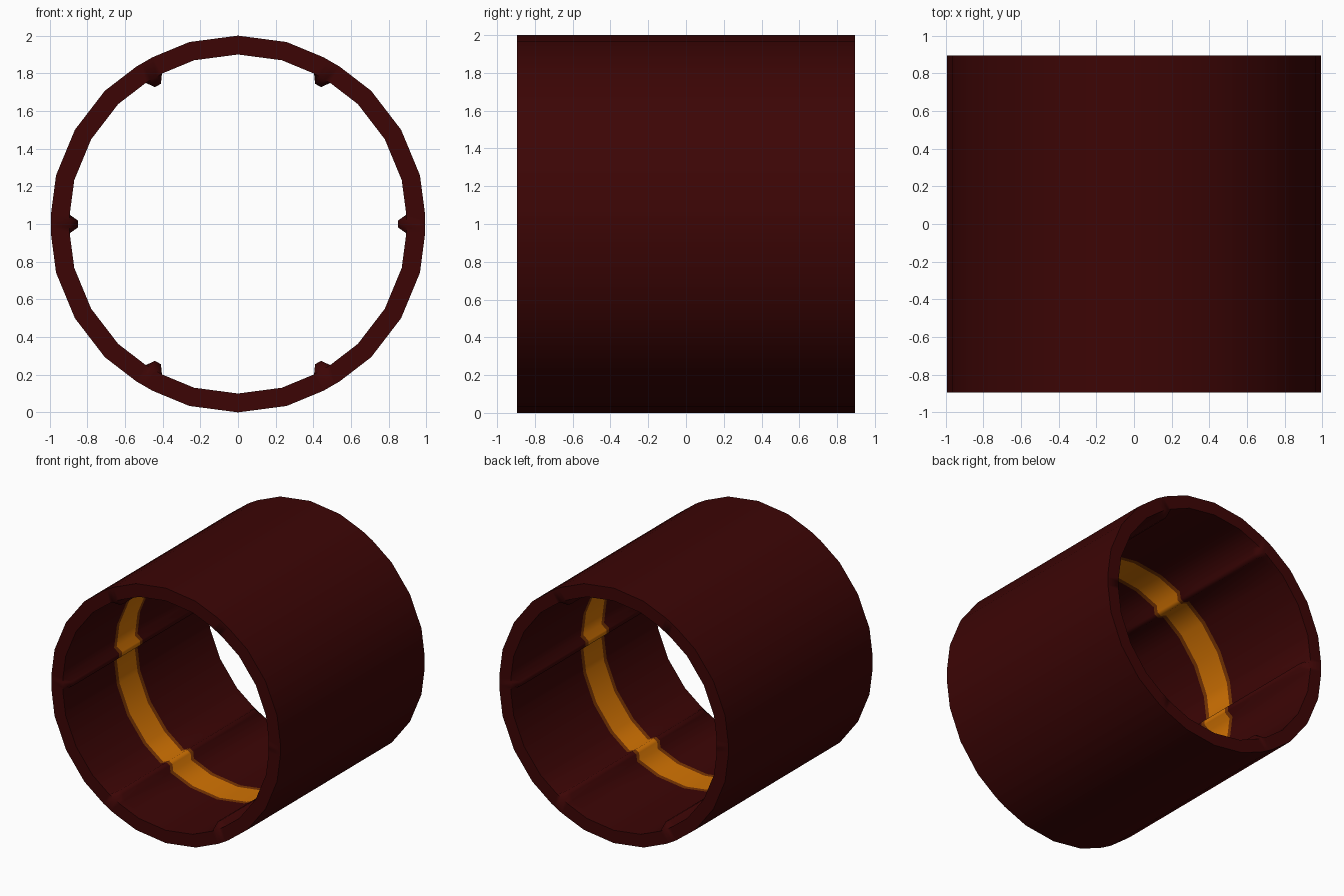
import bpy, bmesh, math
from mathutils import Vector

if "Cube" in bpy.data.objects:
    bpy.data.objects.remove(bpy.data.objects["Cube"])


def material(name, rgb):
    m = bpy.data.materials.new(name)
    m.diffuse_color = (*rgb, 1)
    m.use_nodes = True
    m.node_tree.nodes["Principled BSDF"].inputs["Base Color"].default_value = m.diffuse_color
    return m


maroon = material("dark_maroon", (0.045, 0.0015, 0.0015))
orange = material("orange", (0.64, 0.17, 0.001))
rust = material("rust_edge", (0.19, 0.035, 0.001))

HALF = 0.895     # half length of the tube
CUT = 0.0496     # half width of the flats at every fourth corner
BAND = -0.115    # centre of the coloured band along y


def profile(radius, ridge):
    """24-sided ring; every fourth corner is cut flat and may carry a ridge."""
    pts = []
    for i in range(24):
        a = math.radians(15 * i)
        out = Vector((math.cos(a), math.sin(a)))
        side = Vector((-out.y, out.x))
        if i % 4:
            pts.append(out * radius)
        else:
            flat = radius - 0.0065
            for t, h in ((-CUT, 0), (-0.018, ridge), (0.018, ridge), (CUT, 0)):
                pts.append(out * (flat - h) + side * t)
    return pts


bm = bmesh.new()


def ring(y, radius, ridge=0.0):
    return [bm.verts.new((p.x, y, p.y + 1)) for p in profile(radius, ridge)]


def bridge(a, b, mat=0):
    n = len(a)
    for i in range(n):
        j = (i + 1) % n
        bm.faces.new((a[i], a[j], b[j], b[i])).material_index = mat


# outer wall
outer = [ring(-HALF, 1.0), ring(HALF, 1.0)]
bridge(outer[0], outer[1])

# inner wall with tapered ridge ends and the coloured band
stations = [(-HALF, 0), (-0.835, 0.044), (BAND - 0.145, 0.044), (BAND - 0.112, 0.044),
            (BAND + 0.112, 0.044), (BAND + 0.145, 0.044), (0.835, 0.044), (HALF, 0)]
mats = [0, 0, 2, 1, 2, 0, 0]
inner = [ring(y, 0.9, r) for y, r in stations]
for k, m in enumerate(mats):
    bridge(inner[k], inner[k + 1], m)

# end rims
bridge(outer[0], inner[0])
bridge(outer[1], inner[-1])

bmesh.ops.recalc_face_normals(bm, faces=bm.faces)
mesh = bpy.data.meshes.new("tunnel_ring")
bm.to_mesh(mesh)
bm.free()
for m in (maroon, orange, rust):
    mesh.materials.append(m)
obj = bpy.data.objects.new("tunnel_ring", mesh)
bpy.context.collection.objects.link(obj)
bpy.context.view_layer.objects.active = obj
obj.select_set(True)
bpy.ops.object.shade_smooth_by_angle(angle=math.radians(70))
